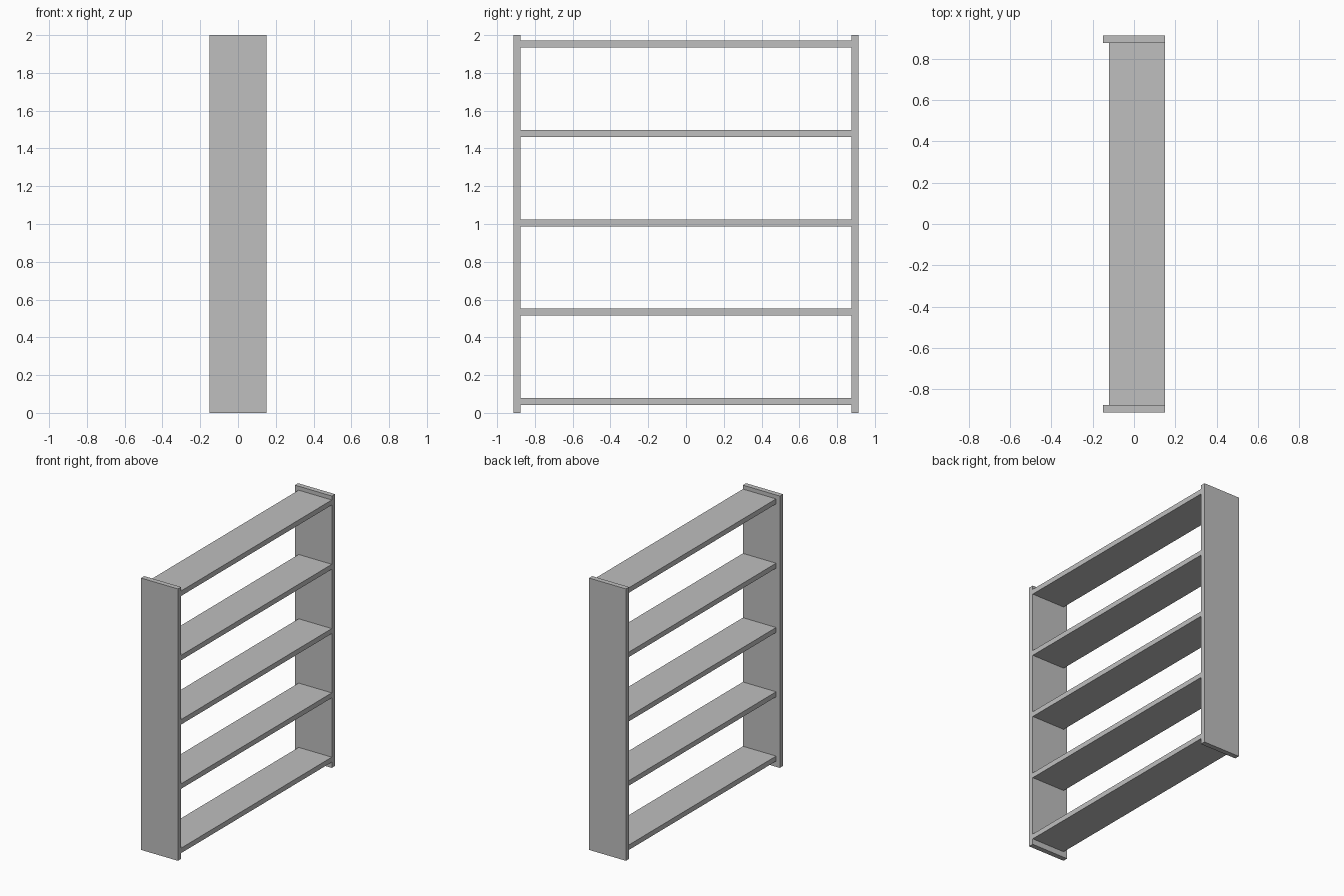
import bpy

cube = bpy.data.objects.get("Cube")
if cube:
    bpy.data.objects.remove(cube, do_unlink=True)

# Single flat grey
grey = bpy.data.materials.new("light grey")
grey.use_nodes = True
colour = (0.52, 0.52, 0.52, 1)
grey.diffuse_color = colour
grey.node_tree.nodes["Principled BSDF"].inputs["Base Color"].default_value = colour


def board(name, low, high):
    """Add a flat-sided board spanning two opposite corners."""
    centre = [(a + b) / 2 for a, b in zip(low, high)]
    bpy.ops.mesh.primitive_cube_add(size=1, location=centre)
    obj = bpy.context.object
    obj.name = name
    obj.scale = [b - a for a, b in zip(low, high)]
    bpy.ops.object.transform_apply(location=False, rotation=False, scale=True)
    obj.data.materials.append(grey)
    return obj


HEIGHT = 2.0
HALF_DEPTH = 0.15
HALF_WIDTH = 0.913
THICK = 0.037
INNER = HALF_WIDTH - THICK

# Upright end panels
board("front_panel", (-HALF_DEPTH, -HALF_WIDTH, 0), (HALF_DEPTH, -INNER, HEIGHT))
board("back_panel", (-HALF_DEPTH, INNER, 0), (HALF_DEPTH, HALF_WIDTH, HEIGHT))

# Evenly spaced shelves, set back from one edge of the panels
SETBACK = 0.03
FIRST = 0.042
SPACING = 0.473
for i in range(5):
    z = FIRST + i * SPACING
    board(f"shelf_{i + 1}", (-HALF_DEPTH + SETBACK, -INNER, z),
          (HALF_DEPTH, INNER, z + THICK))
